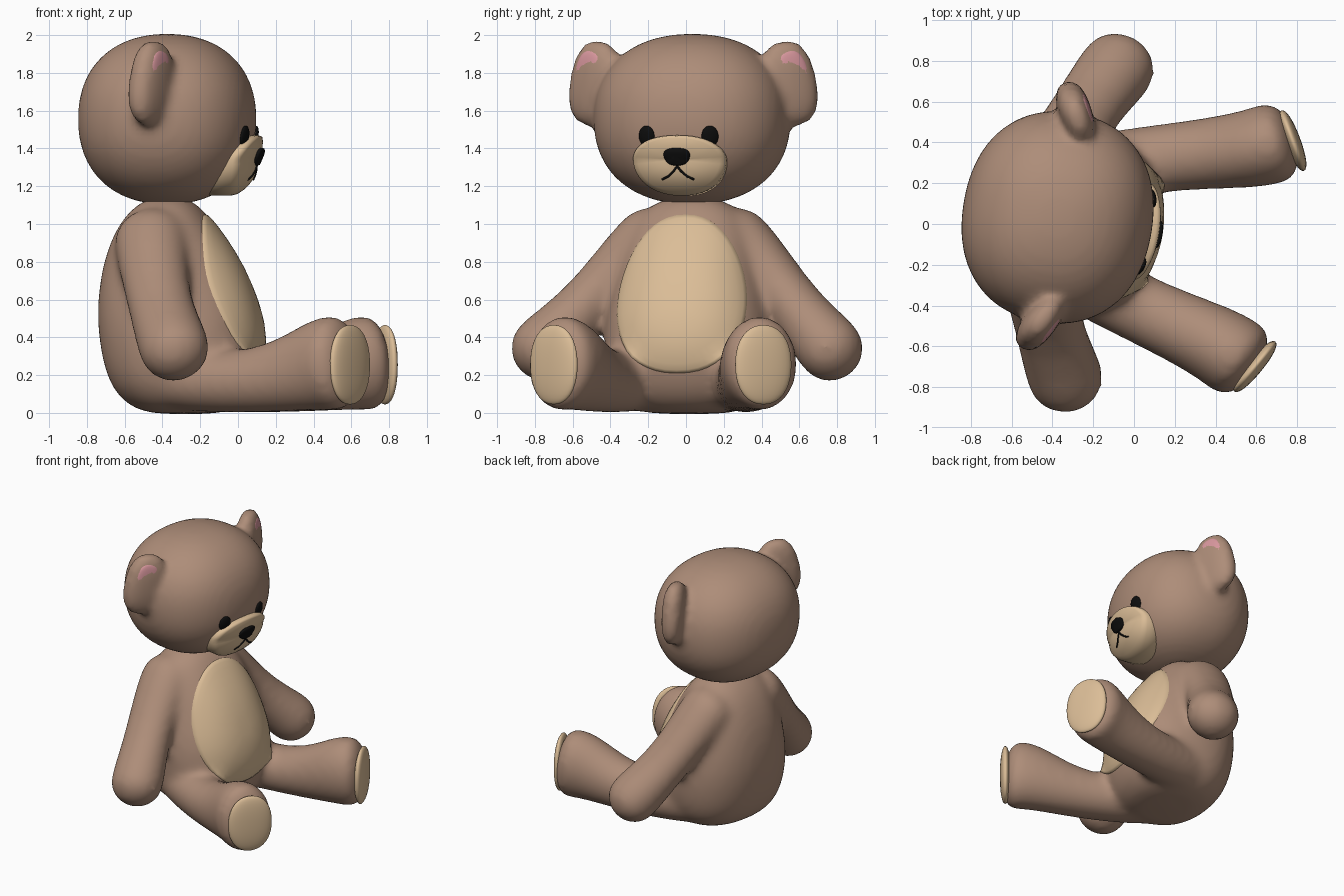
import bpy, bmesh
from math import sin, cos, pi, radians
from mathutils import Matrix, Vector
from mathutils.bvhtree import BVHTree

cube = bpy.data.objects.get("Cube")
if cube:
    bpy.data.objects.remove(cube, do_unlink=True)

# The toy is modelled symmetric facing +x, then turned slightly
PLACE = Matrix.Rotation(radians(-9.5), 4, 'Z') @ Matrix.Translation((0, -0.03, 0))


def material(name, rgb):
    m = bpy.data.materials.new(name)
    m.use_nodes = True
    m.diffuse_color = (*rgb, 1)
    m.node_tree.nodes["Principled BSDF"].inputs["Base Color"].default_value = (*rgb, 1)
    return m


FUR = material("brown_fur", (0.42, 0.266, 0.19))
CREAM = material("cream_felt", (0.71, 0.51, 0.31))
PINK = material("pink_felt", (0.69, 0.31, 0.34))
BLACK = material("black", (0.004, 0.004, 0.004))


def finish(name, bm, mat, blend=0):
    """Turn a bmesh into a smooth object; blend fuses overlapping volumes."""
    bmesh.ops.recalc_face_normals(bm, faces=bm.faces)
    me = bpy.data.meshes.new(name)
    bm.to_mesh(me)
    bm.free()
    me.materials.append(mat)
    for p in me.polygons:
        p.use_smooth = True
    ob = bpy.data.objects.new(name, me)
    bpy.context.collection.objects.link(ob)
    ob.matrix_world = PLACE
    if blend:
        ob.modifiers.new("round", 'SUBSURF').levels = 1
        rm = ob.modifiers.new("fuse", 'REMESH')
        rm.mode, rm.voxel_size, rm.use_smooth_shade = 'VOXEL', 0.025, True
        sm = ob.modifiers.new("soften", 'SMOOTH')
        sm.factor, sm.iterations = 0.5, blend
    return ob


def tube(bm, rings):
    """Skin a list of point rings and close both ends."""
    loops = [[bm.verts.new(p) for p in ring] for ring in rings]
    for a, b in zip(loops, loops[1:]):
        for i in range(len(a)):
            j = (i + 1) % len(a)
            bm.faces.new((a[i], a[j], b[j], b[i]))
    bm.faces.new(loops[0])
    bm.faces.new(loops[-1])


def angles(n):
    return [2 * pi * i / n for i in range(n)]


def spow(v, e):
    return abs(v) ** e * (1 if v > 0 else -1)


def blob(bm, centre, radii, rot=Matrix.Identity(3), p=2.0):
    """Ellipsoid; p above 2 makes it boxier."""
    vs = bmesh.ops.create_uvsphere(bm, u_segments=32, v_segments=20, radius=1)["verts"]
    for v in vs:
        k = sum(abs(c) ** p for c in v.co) ** (-1 / p)
        v.co = rot @ Vector([c * k * r for c, r in zip(v.co, radii)]) + Vector(centre)


def limb(bm, keys, side, axis, start, end):
    """Round-ended tube; key = x, y, z, half size across and along the axis."""
    pts = [Vector((x, y * side, z)) for x, y, z, w, h in keys]
    last = len(pts) - 1
    rings = []
    for i, (p, key) in enumerate(zip(pts, keys)):
        d = (pts[min(i + 1, last)] - pts[max(i - 1, 0)]).normalized()
        u = d.cross(Vector(axis)).normalized()
        v = u.cross(d)
        tilts = (0,)
        if i == 0:
            tilts = (-80, -60, -30, 0)
        elif i == last:
            tilts = (0, 25, 45, 65, 80)
        for tilt in tilts:
            f = radians(tilt)
            c = p + d * sin(f) * (start if i == 0 else end)
            rings.append([c + cos(f) * (u * key[3] * cos(t) + v * key[4] * sin(t))
                          for t in angles(28)])
    tube(bm, rings)


def surface(ob):
    """Function giving the front x of a part at y, z."""
    bpy.context.view_layer.update()
    tree = BVHTree.FromObject(ob, bpy.context.evaluated_depsgraph_get())

    def front(y, z):
        hit = tree.ray_cast(Vector((2, y, z)), Vector((-1, 0, 0)))[0]
        return hit.x if hit else -0.2
    return front


def patch(name, front, mat, centre, w, up, down, thick, rim, e=1.0, taper=0.0, depth=0.04):
    """Padded patch lying on the front of another part."""
    bm = bmesh.new()
    cy, cz = centre
    rows = [(r, rim + (thick - rim) * (1 - r ** 3)) for r in (.15, .3, .45, .6, .75, .88, .96)]
    rows += [(1, rim * 0.6), (1, -depth)]
    rings = []
    for r, off in rows:
        ring = []
        for t in angles(48):
            y = cy + r * w * spow(cos(t), e) * (1 - taper * sin(t))
            z = cz + r * sin(t) * (up if sin(t) > 0 else down)
            ring.append((front(y, z) + off, y, z))
        rings.append(ring)
    tube(bm, rings)
    return finish(name, bm, mat)


# Torso rings: z, back x, front x, half width
TORSO = [(-.01, -.45, -.1, .22), (.03, -.57, .01, .33), (.13, -.67, .09, .42),
         (.3, -.72, .14, .455), (.5, -.745, .12, .45), (.7, -.73, .045, .4),
         (.85, -.695, -.03, .36), (1.0, -.63, -.13, .31), (1.09, -.55, -.2, .24),
         (1.15, -.46, -.28, .12)]
ARM = [(-.42, .24, .92, .18, .205), (-.38, .41, .75, .15, .18),
       (-.31, .58, .54, .145, .17), (-.21, .765, .345, .185, .195)]
LEG = [(-.3, .24, .19, .18, .18), (0, .35, .155, .165, .16), (.3, .43, .185, .175, .185),
       (.52, .49, .255, .195, .245), (.62, .54, .265, .205, .26)]

# Torso with arms and legs fused in
bm = bmesh.new()
tube(bm, [[((xb + xf) / 2 + (xf - xb) / 2 * spow(cos(t), .82), w * spow(sin(t), .88), z)
           for t in angles(36)] for z, xb, xf, w in TORSO])
for s in (1, -1):
    limb(bm, ARM, s, (1, 0, 0), .16, .18)
    limb(bm, LEG, s, (0, 0, 1), .15, .1)
body = finish("body", bm, FUR, blend=16)

# Head with ears, inner ears and foot pads
head_bm = bmesh.new()
blob(head_bm, (-.375, 0, 1.555), (.47, .523, .452), p=2.25)
for s, side in ((1, "left"), (-1, "right")):
    rot = Matrix.Rotation(radians(28 * s), 3, 'Z') @ Matrix.Rotation(radians(13 * s), 3, 'X')
    ear = Vector((-.375, .525 * s, 1.745))
    blob(head_bm, ear, (.08, .145, .228), rot, p=2.5)
    bm = bmesh.new()
    blob(bm, ear + rot @ Vector((.05, .008 * s, .012)), (.026, .093, .162), rot, p=2.5)
    finish(side + "_inner_ear", bm, PINK)
    bm = bmesh.new()
    blob(bm, (.7, .562 * s, .255), (.038, .158, .21), Matrix.Rotation(radians(30 * s), 3, 'Z'), p=2.2)
    finish(side + "_foot_pad", bm, CREAM)
head = finish("head", head_bm, FUR, blend=4)

# Belly patch, muzzle and face
patch("belly_patch", surface(body), CREAM, (0, .62), .345, .43, .41, .025, .012, e=.88, taper=.12)
on_head = surface(head)
muzzle = patch("muzzle", lambda y, z: on_head(y, z) + .45 * max(0, 1.34 - z), CREAM,
               (0, 1.34), .25, .13, .19, .058, .04, e=.9, depth=.13)
for s, side in ((1, "left"), (-1, "right")):
    patch(side + "_eye", on_head, BLACK, (.17 * s, 1.465), .043, .055, .055, .02, .008)
on_muzzle = surface(muzzle)
patch("nose", on_muzzle, BLACK, (0, 1.365), .07, .037, .055, .025, .014, e=.7, taper=-.05)

# Mouth stitching
cu = bpy.data.curves.new("mouth", 'CURVE')
cu.dimensions, cu.bevel_depth, cu.bevel_resolution = '3D', 0.006, 2
SMILE = [(0, 1.306), (.02, 1.28), (.05, 1.253), (.085, 1.236)]
for line in ([(0, 1.33), (0, 1.306)], SMILE, [(-y, z) for y, z in SMILE]):
    sp = cu.splines.new('POLY')
    sp.points.add(len(line) - 1)
    for pt, (y, z) in zip(sp.points, line):
        pt.co = (on_muzzle(y, z) + .002, y, z, 1)
cu.materials.append(BLACK)
mouth = bpy.data.objects.new("mouth", cu)
bpy.context.collection.objects.link(mouth)
mouth.matrix_world = PLACE
